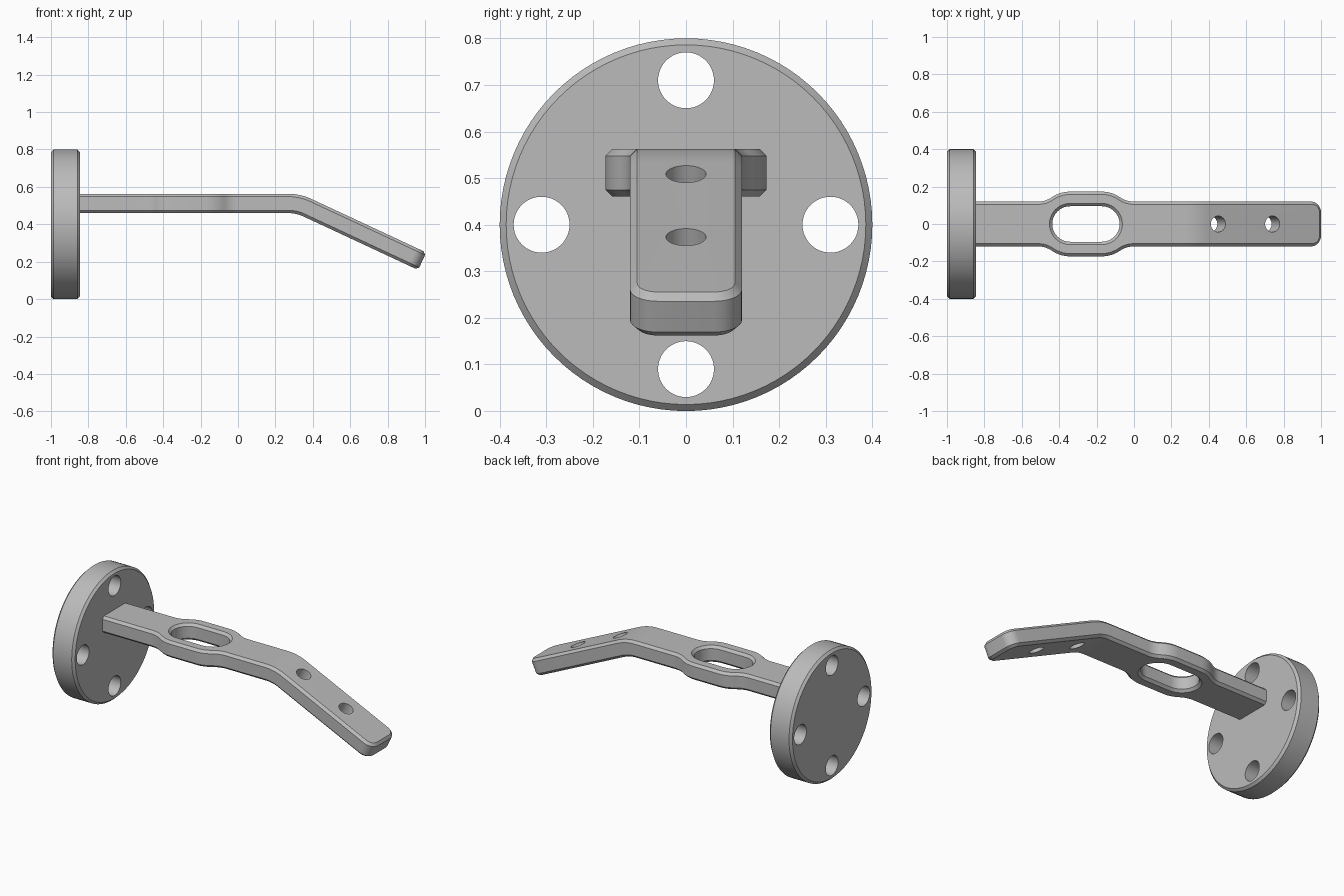
import bpy, bmesh
from math import sin, cos, pi, radians, acos
from mathutils import Vector

cube = bpy.data.objects.get("Cube")
if cube:
    bpy.data.objects.remove(cube, do_unlink=True)

GREY = (0.5, 0.5, 0.5, 1)
metal = bpy.data.materials.new("satin grey")
metal.use_nodes = True
metal.diffuse_color = GREY
metal.node_tree.nodes["Principled BSDF"].inputs["Base Color"].default_value = GREY


def arc(cx, cy, r, a0, a1, n):
    """Points on an arc, angles in degrees."""
    angles = [radians(a0 + (a1 - a0) * i / n) for i in range(n + 1)]
    return [(cx + r * cos(a), cy + r * sin(a)) for a in angles]


def circle(cx, cy, r, n=48):
    return arc(cx, cy, r, 0, 360, n)[:-1]


def stadium(cx, half, r):
    return arc(cx + half, 0, r, -90, 90, 20) + arc(cx - half, 0, r, 90, 270, 20)


def stack(name, layers):
    """Solid through matching outlines, given as (z, outline) from the bottom up."""
    bm = bmesh.new()
    rings = [[bm.verts.new((x, y, z)) for x, y in pts] for z, pts in layers]
    bm.faces.new(rings[0][::-1])
    bm.faces.new(rings[-1])
    n = len(rings[0])
    for low, high in zip(rings, rings[1:]):
        for i in range(n):
            j = (i + 1) % n
            bm.faces.new((low[i], low[j], high[j], high[i]))
    mesh = bpy.data.meshes.new(name)
    bm.to_mesh(mesh)
    bm.free()
    mesh.materials.append(metal)
    obj = bpy.data.objects.new(name, mesh)
    bpy.context.collection.objects.link(obj)
    return obj


def cut(obj, cutter):
    cutter.hide_render = True
    mod = obj.modifiers.new("cut", 'BOOLEAN')
    mod.operation, mod.solver, mod.object = 'DIFFERENCE', 'EXACT', cutter
    bpy.context.view_layer.objects.active = obj
    bpy.ops.object.modifier_apply(modifier=mod.name)
    bpy.data.objects.remove(cutter, do_unlink=True)


def smooth(obj):
    bpy.ops.object.select_all(action='DESELECT')
    obj.select_set(True)
    bpy.context.view_layer.objects.active = obj
    bpy.ops.object.shade_smooth_by_angle(angle=radians(25))


# Round mounting flange with four bolt holes, made flat and then turned upright
R, DEPTH, EDGE = 0.4, 0.155, 0.014
rim, face = circle(0, 0, R, 96), circle(0, 0, R - EDGE, 96)
flange = stack("mounting_flange", [(0, face), (EDGE, rim), (DEPTH - EDGE, rim), (DEPTH, face)])
for k in range(4):
    hole = circle(0.31 * cos(k * pi / 2), 0.31 * sin(k * pi / 2), 0.06)
    cut(flange, stack("bolt_hole_cutter", [(-0.1, hole), (0.3, hole)]))
for v in flange.data.vertices:
    x, y, z = v.co
    v.co = (z - 1, y, R - x)
smooth(flange)

# Arm outline: straight bar, swelling around the slot, rounded tip
HALF, BULGE, SLOT_X, SLOT_HALF = 0.12, 0.173, -0.257, 0.085
LENGTH, CORNER, FILLET = 1.074, 0.06, 0.127
BOTTOM, TOP, CHAMFER = 0.46, 0.563, 0.015
swing = acos(1 - (BULGE - HALF) / (BULGE + FILLET))
reach = SLOT_HALF + (BULGE + FILLET) * sin(swing)
deg = swing * 180 / pi
half_bulge = (arc(SLOT_X + reach, HALF + FILLET, FILLET, 270, 270 - deg, 8)
              + arc(SLOT_X + SLOT_HALF, 0, BULGE, 90 - deg, 90, 8)[1:])
upper = (arc(LENGTH - CORNER, HALF - CORNER, CORNER, 0, 90, 8)
         + half_bulge
         + [(2 * SLOT_X - x, y) for x, y in half_bulge[::-1]]
         + [(-0.92, HALF)])
outline = upper + [(x, -y) for x, y in upper[::-1]]
arm = stack("arm", [(BOTTOM, outline), (TOP, outline)])

# Chamfer along the top and bottom rims
bm = bmesh.new()
bm.from_mesh(arm.data)
rims = [e for e in bm.edges if abs(e.verts[0].co.z - e.verts[1].co.z) < 1e-5]
bmesh.ops.bevel(bm, geom=rims, offset=CHAMFER, segments=1, affect='EDGES', clamp_overlap=False)
bm.to_mesh(arm.data)
bm.free()

# Long slot with flared edges, and two round screw holes
SLOT_R, FLARE = 0.095, 0.03
wide, narrow = (stadium(SLOT_X, SLOT_HALF, r) for r in (SLOT_R + FLARE, SLOT_R))
over = FLARE - CHAMFER
cut(arm, stack("slot_cutter", [(BOTTOM - over, wide), (BOTTOM + CHAMFER, narrow),
                               (TOP - CHAMFER, narrow), (TOP + over, wide)]))
for x in (0.46, 0.78):
    hole = circle(x, 0, 0.043, 40)
    cut(arm, stack("screw_hole_cutter", [(0.3, hole), (0.7, hole)]))

# Bend the outer end of the arm downwards
START, BEND_R, ANGLE, STEPS = 0.267, 0.3, radians(25), 10
bend_length = BEND_R * ANGLE
bm = bmesh.new()
bm.from_mesh(arm.data)
for i in range(STEPS + 1):
    bmesh.ops.bisect_plane(bm, geom=bm.verts[:] + bm.edges[:] + bm.faces[:], dist=1e-5,
                           plane_co=(START + bend_length * i / STEPS, 0, 0), plane_no=(1, 0, 0))
pivot = Vector((START, 0, TOP - BEND_R))
for v in bm.verts:
    s = v.co.x - START
    if s > 0:
        a = min(s / BEND_R, ANGLE)
        past = max(s - bend_length, 0)
        r = v.co.z - pivot.z
        v.co = pivot + Vector((r * sin(a) + past * cos(a), v.co.y, r * cos(a) - past * sin(a)))
bm.to_mesh(arm.data)
bm.free()
smooth(arm)
